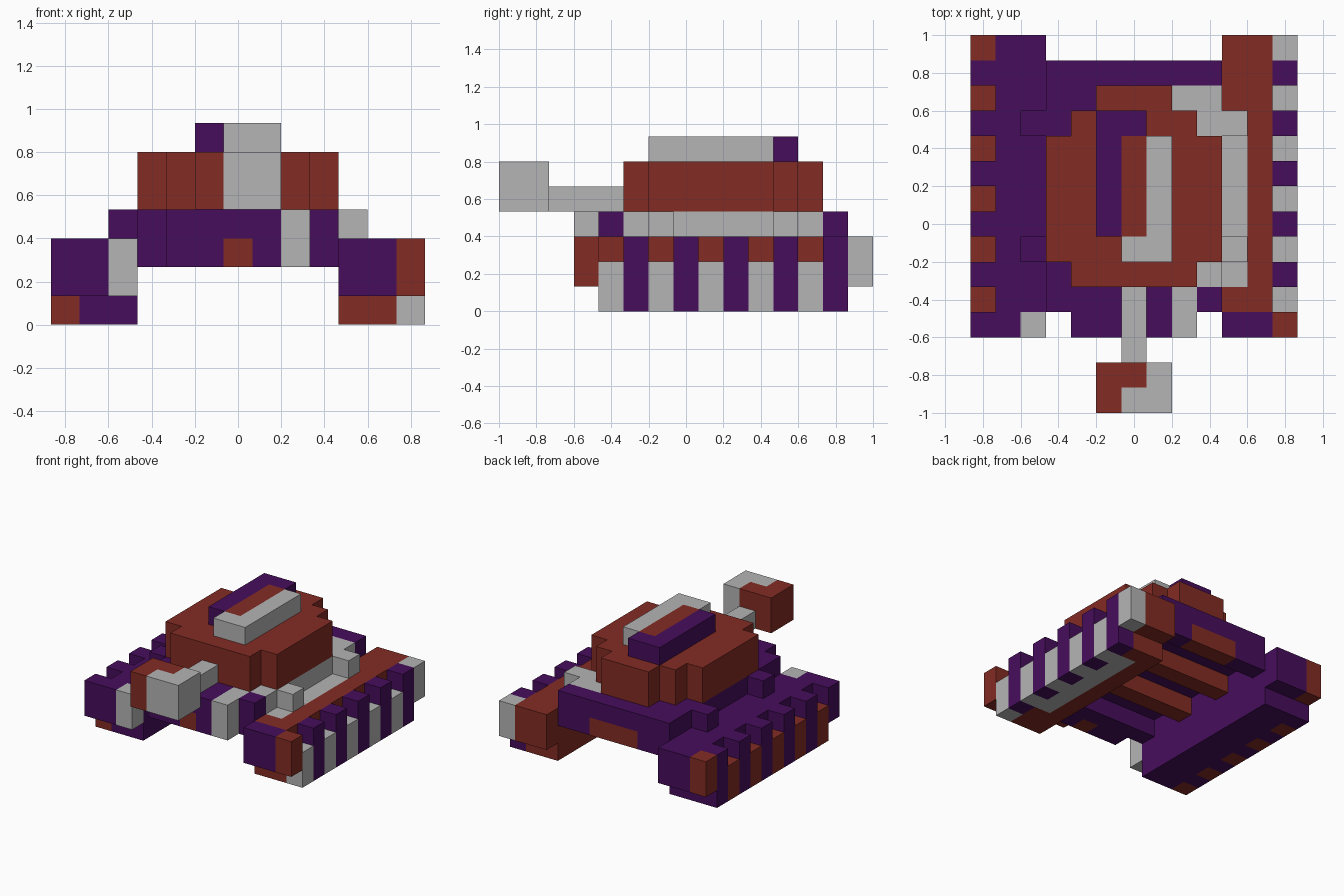
import bpy, bmesh

if "Cube" in bpy.data.objects:
    bpy.data.objects.remove(bpy.data.objects["Cube"])

U = 2 / 15                       # block size; grid is 13 x 15 x 7 blocks
GREY, RED, PURPLE = 0, 1, 2


def material(name, rgb):
    m = bpy.data.materials.new(name)
    m.diffuse_color = (*rgb, 1)
    m.use_nodes = True
    m.node_tree.nodes["Principled BSDF"].inputs["Base Color"].default_value = m.diffuse_color
    return m


mats = [material("light_grey", (0.46, 0.46, 0.46)),
        material("brick_red", (0.23, 0.025, 0.017)),
        material("deep_purple", (0.062, 0.004, 0.107))]

blocks = {}                      # (i, j, k) -> (part, colour)


def fill(part, colour, xs, ys, zs):
    """Fill an inclusive range of blocks; later fills overwrite earlier ones."""
    for i in range(xs[0], xs[1] + 1):
        for j in range(ys[0], ys[1] + 1):
            for k in range(zs[0], zs[1] + 1):
                blocks[i, j, k] = (part, colour)


# Tracks: raised front and rear ends, with ridges along the outer side
def track(part, inner, outer, body, groove, front_outer, rear_outer):
    fill(part, body, inner, (3, 14), (1, 2))
    fill(part, body, inner, (4, 13), (0, 0))
    o = (outer, outer)
    fill(part, front_outer, o, (3, 3), (1, 2))
    fill(part, rear_outer, o, (14, 14), (1, 2))
    for j in range(4, 14):
        if j % 2:
            fill(part, PURPLE, o, (j, j), (0, 2))
        else:
            fill(part, groove, o, (j, j), (0, 1))


track("left_track", (1, 2), 0, PURPLE, RED, PURPLE, RED)
track("right_track", (10, 11), 12, RED, GREY, RED, GREY)
fill("left_track", GREY, (2, 2), (3, 3), (1, 2))
fill("right_track", PURPLE, (10, 11), (3, 3), (1, 2))
fill("right_track", GREY, (10, 10), (5, 11), (2, 2))
fill("right_track", GREY, (11, 11), (6, 12), (0, 0))

# Hull: deck plate, nose, rear wall and crossbars underneath
fill("hull", PURPLE, (3, 9), (4, 13), (3, 3))
fill("hull", PURPLE, (3, 9), (4, 4), (2, 2))
fill("hull", PURPLE, (4, 8), (3, 3), (2, 3))
fill("hull", GREY, (8, 8), (3, 4), (2, 3))
fill("hull", RED, (6, 6), (3, 3), (2, 2))
fill("hull", PURPLE, (3, 9), (13, 13), (2, 2))
fill("hull", RED, (5, 7), (13, 13), (2, 2))
fill("hull", GREY, (9, 9), (5, 12), (3, 3))
fill("hull", GREY, (8, 8), (12, 12), (3, 3))
for j in (7, 10):
    fill("crossbars", RED, (3, 9), (j, j), (2, 2))
for j in (6, 11):                # side brackets
    fill("brackets", PURPLE, (2, 2), (j, j), (3, 3))
    fill("brackets", GREY, (10, 10), (j, j), (3, 3))

# Turret with stepped corners
fill("turret", RED, (3, 9), (6, 10), (4, 5))
fill("turret", RED, (4, 8), (5, 11), (4, 5))
fill("turret", RED, (5, 7), (12, 12), (4, 5))

# Roof hatch
fill("hatch", GREY, (6, 7), (6, 10), (6, 6))
fill("hatch", RED, (6, 6), (7, 10), (6, 6))
fill("hatch", PURPLE, (5, 5), (7, 11), (6, 6))
fill("hatch", PURPLE, (6, 6), (11, 11), (6, 6))

# Gun barrel and muzzle
fill("barrel", GREY, (6, 6), (2, 4), (4, 4))
fill("muzzle", RED, (5, 6), (0, 1), (4, 5))
fill("muzzle", GREY, (7, 7), (0, 1), (4, 5))
fill("muzzle", GREY, (6, 6), (0, 0), (4, 5))

# One object per part, keeping only the exposed block faces
for part in sorted({p for p, c in blocks.values()}):
    bm = bmesh.new()
    for pos, (p, colour) in blocks.items():
        if p != part:
            continue
        for axis in range(3):
            for side in (0, 1):
                near = list(pos)
                near[axis] += 2 * side - 1
                if tuple(near) in blocks:
                    continue
                b, c = (axis + 1) % 3, (axis + 2) % 3
                loop = [(0, 0), (1, 0), (1, 1), (0, 1)]
                verts = []
                for s, t in (loop if side else loop[::-1]):
                    q = list(pos)
                    q[axis] += side
                    q[b] += s
                    q[c] += t
                    verts.append(bm.verts.new(((q[0] - 6.5) * U, (q[1] - 7.5) * U, q[2] * U)))
                bm.faces.new(verts).material_index = colour
    bmesh.ops.remove_doubles(bm, verts=bm.verts, dist=1e-4)
    mesh = bpy.data.meshes.new(part)
    bm.to_mesh(mesh)
    bm.free()
    for m in mats:
        mesh.materials.append(m)
    bpy.context.collection.objects.link(bpy.data.objects.new(part, mesh))
